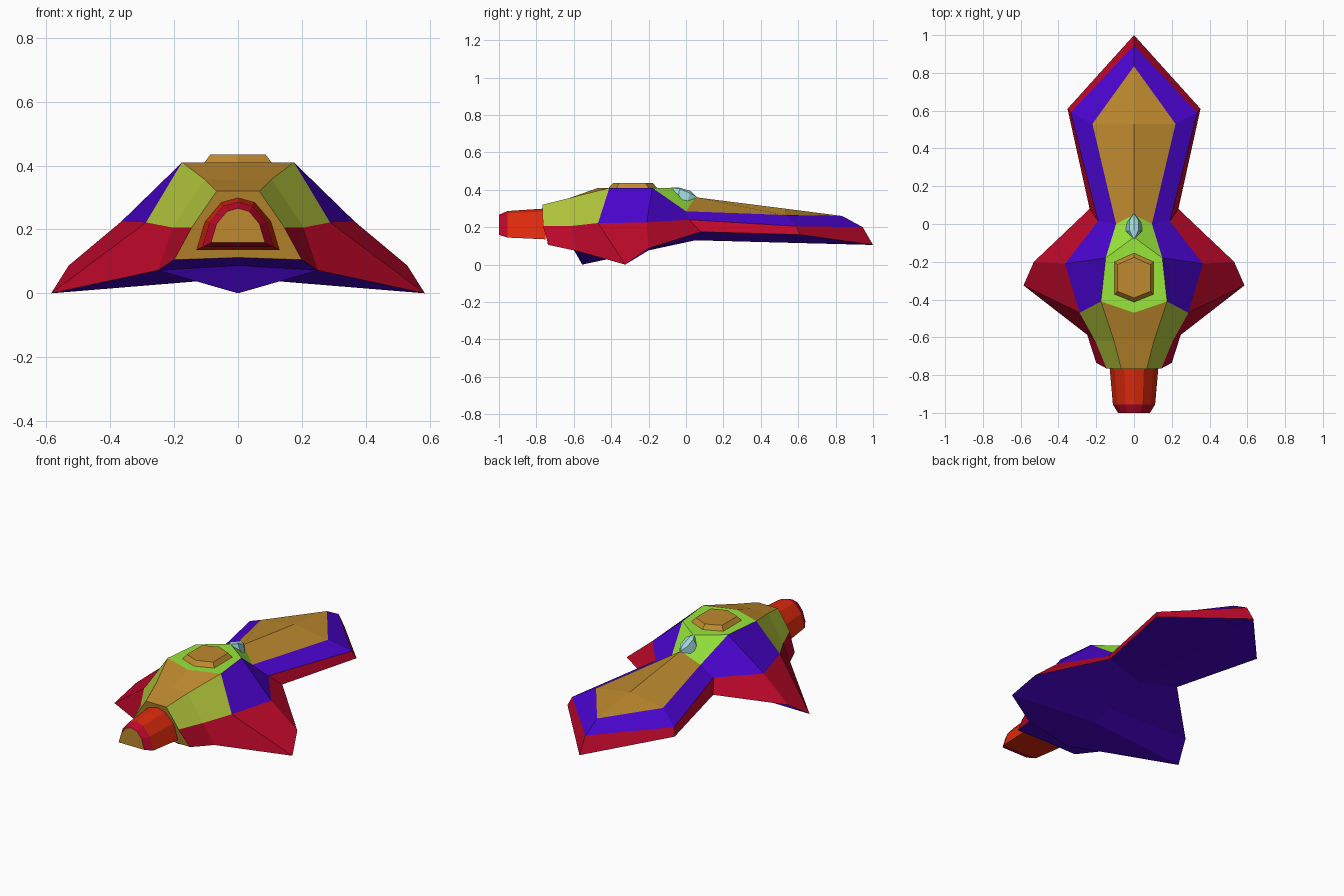
import bpy, bmesh

if "Cube" in bpy.data.objects:
    bpy.data.objects.remove(bpy.data.objects["Cube"])


def material(name, r, g, b):
    lin = [((c / 255 + 0.055) / 1.055) ** 2.4 if c > 10 else c / 3294 for c in (r, g, b)]
    m = bpy.data.materials.new(name)
    m.diffuse_color = (*lin, 1)
    m.use_nodes = True
    m.node_tree.nodes["Principled BSDF"].inputs["Base Color"].default_value = m.diffuse_color
    return m


PURPLE, RED, GOLD, GREEN, OLIVE, ORANGE, GLASS = range(7)
MATS = [material("purple", 74, 4, 206), material("crimson", 188, 8, 42),
        material("gold", 190, 138, 46), material("lime", 152, 230, 58),
        material("olive", 176, 196, 58), material("orange", 222, 42, 12),
        material("pale_glass", 160, 218, 220)]


def mirrored_loft(name, rails, colour, caps=()):
    """Skin between neighbouring right-hand rails and mirror across x = 0.
    colour(band, step) gives the material; caps are (points, material)."""
    bm = bmesh.new()
    cache = {}

    def face(points, mat):
        keys = list(dict.fromkeys(tuple(round(c, 4) + 0.0 for c in p) for p in points))
        if len(keys) < 3 or all(k[0] == 0 for k in keys):
            return
        for k in keys:
            if k not in cache:
                cache[k] = bm.verts.new(k)
        bm.faces.new([cache[k] for k in keys]).material_index = mat

    for s in (1, -1):
        def side(p):
            return (p[0] * s, p[1], p[2])
        for b in range(len(rails) - 1):
            lo, hi = rails[b], rails[b + 1]
            for i in range(len(lo) - 1):
                face([side(p) for p in (lo[i], lo[i + 1], hi[i + 1], hi[i])], colour(b, i))
        for points, mat in caps:
            face([side(p) for p in points], mat)
    bmesh.ops.recalc_face_normals(bm, faces=bm.faces)
    me = bpy.data.meshes.new(name)
    bm.to_mesh(me)
    bm.free()
    for m in MATS:
        me.materials.append(m)
    ob = bpy.data.objects.new(name, me)
    bpy.context.collection.objects.link(ob)
    return ob


# Hull: five rails running from the tail tip to the front
keel = [(0, 1, .105), (0, .61, .115), (0, .05, .13), (0, -.2, .076),
        (0, -.33, .048), (0, -.555, 0), (0, -.605, .087), (0, -.74, .112)]
low = [(0, 1, .105), (.352, .61, .16), (.235, .08, .175), (.53, -.2, .087),
       (.585, -.325, 0), (.25, -.58, .072), (.2, -.735, .105)]
mid = [(0, .945, .2), (.335, .59, .205), (.19, .015, .24), (.365, -.21, .225),
       (.288, -.47, .222), (.205, -.62, .206), (.145, -.765, .206)]
high = [(0, .835, .26), (.22, .53, .265), (.095, 0, .285), (.15, -.18, .41),
        (.175, -.41, .41), (.105, -.62, .357), (.067, -.768, .32)]
ridge = [(0, .835, .26), (0, .53, .299), (0, .05, .36), (0, -.07, .41),
         (0, -.47, .41), (0, -.62, .357), (0, -.768, .32)]
for rail in (low, mid, high, ridge):
    rail.insert(5, rail[5])     # the keel has one extra step under the chin


def hull_colour(band, step):
    if band == 2:
        return PURPLE if step < 4 else OLIVE
    if band == 3:
        return GREEN if step in (2, 3) else GOLD
    return (PURPLE, RED)[band]


front = [r[-1] for r in (keel, low, mid, high, ridge)]
mirrored_loft("hull", [keel, low, mid, high, ridge], hull_colour, [(front, GOLD)])

# Nose: tapering arch with a crimson lip and a gold end
arch = [(0, .135), (.13, .135), (.103, .225), (.053, .285), (0, .3)]
sections = [[(x * s, y, .203 + (z - .203) * s) for x, z in arch]
            for y, s in ((-.75, 1), (-.955, .86), (-1, .65))]
mirrored_loft("nose", sections, lambda b, i: (ORANGE, RED)[b], [(sections[-1], GOLD)])

# Roof hatch: raised bevelled hexagon
hexagon = [(0, -.15), (.108, -.198), (.108, -.375), (0, -.418)]
hatch = [[(x * s, -.284 + (y + .284) * s, z) for x, y in hexagon]
         for s, z in ((1, .405), (.8, .435))]
mirrored_loft("roof_hatch", hatch, lambda b, i: GOLD, [(hatch[-1], GOLD)])

# Rear window: small faceted bump on the slope behind the roof
window_rim = [(0, -.08, .411), (.042, -.04, .37), (.042, .005, .32), (0, .058, .35)]
window_side = [(0, -.08, .411), (.024, -.035, .405), (.024, .02, .383), (0, .058, .362)]
window_top = [(0, -.08, .411), (0, -.035, .411), (0, .025, .394), (0, .058, .362)]
mirrored_loft("rear_window", [window_rim, window_side, window_top], lambda b, i: GLASS)
